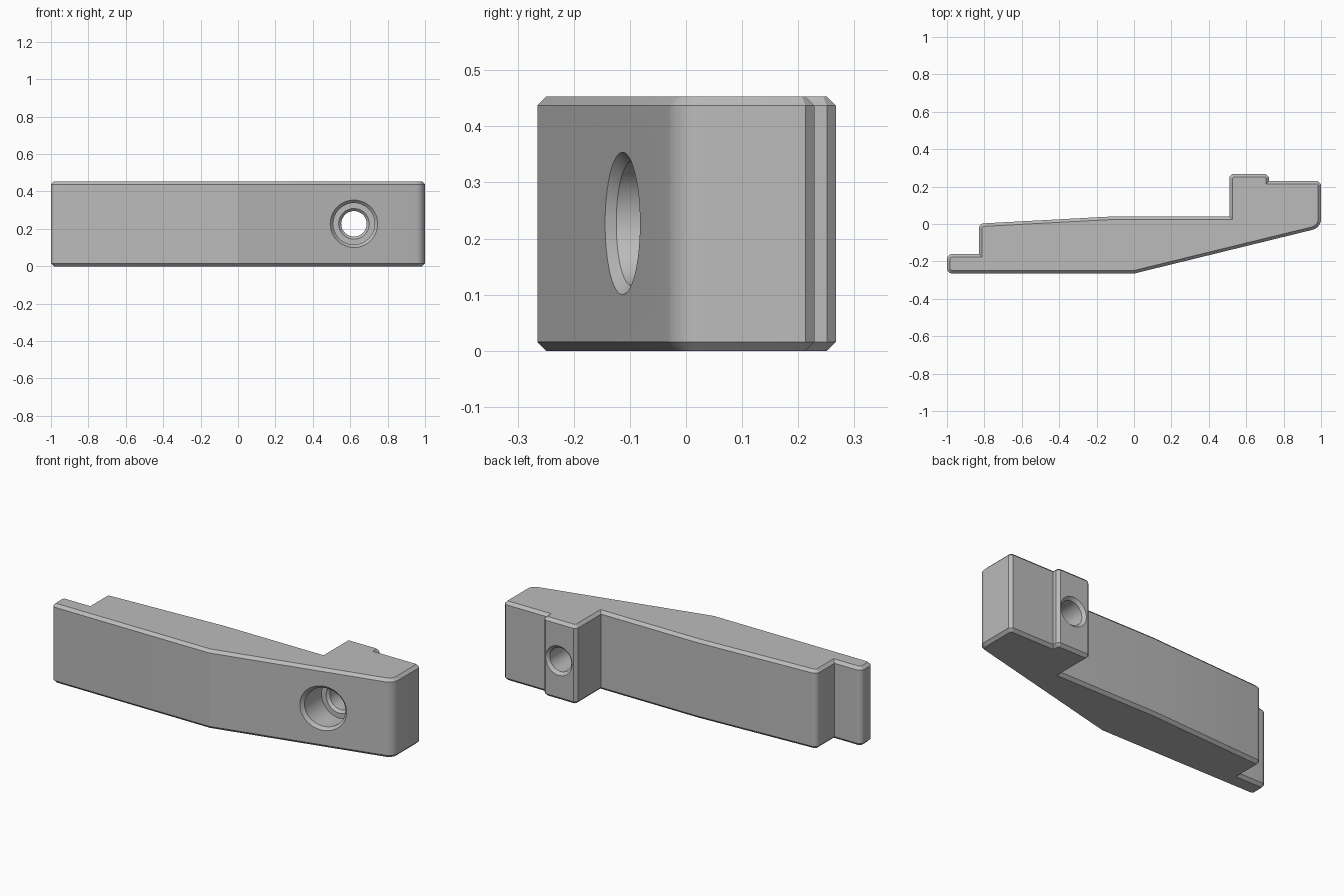
import bpy, bmesh, math
from mathutils import Vector

HEIGHT = 0.453
CHAMFER = 0.016
SLOPE = 0.245          # slant of the front right face
HOLE_X, HOLE_Z = 0.62, 0.227

cube = bpy.data.objects.get("Cube")
if cube:
    bpy.data.objects.remove(cube, do_unlink=True)


def side_normal(a, b):
    d = (b - a).normalized()
    return Vector((d.y, -d.x))


def corner_normals(pts, i):
    return (side_normal(pts[i - 1], pts[i]),
            side_normal(pts[i], pts[(i + 1) % len(pts)]))


def round_corners(corners):
    """Outline from (x, y, radius, segments); one segment is a chamfer."""
    pts = [Vector(c[:2]) for c in corners]
    out = []
    for i, (x, y, r, segs) in enumerate(corners):
        if not segs:
            out.append(pts[i])
            continue
        n0, n1 = corner_normals(pts, i)
        centre = pts[i] - (n0 + n1) * r / (1 + n0.dot(n1))
        out += [centre + n0.slerp(n1, k / segs) * r for k in range(segs + 1)]
    return out


def inset(pts, d):
    out = []
    for i, p in enumerate(pts):
        n0, n1 = corner_normals(pts, i)
        out.append(p - (n0 + n1) * d / (1 + n0.dot(n1)))
    return out


def loft(name, rings):
    """Closed solid through rings of equal point count."""
    bm = bmesh.new()
    loops = [[bm.verts.new(p) for p in ring] for ring in rings]
    n = len(loops[0])
    for a, b in zip(loops, loops[1:]):
        for i in range(n):
            j = (i + 1) % n
            bm.faces.new((a[i], a[j], b[j], b[i]))
    bm.faces.new(loops[0][::-1])
    bm.faces.new(loops[-1])
    bmesh.ops.recalc_face_normals(bm, faces=bm.faces)
    mesh = bpy.data.meshes.new(name)
    bm.to_mesh(mesh)
    bm.free()
    obj = bpy.data.objects.new(name, mesh)
    bpy.context.collection.objects.link(obj)
    return obj


# Clamp arm: outline extruded upward with chamfered rims
outline = round_corners([
    (-1, -0.265, 0.03, 8),
    (0, -0.265, 0, 0),
    (1, -0.02, 0.06, 8),
    (1, 0.229, CHAMFER, 1),
    (0.722, 0.229, 0, 0),
    (0.722, 0.267, CHAMFER, 1),
    (0.51, 0.267, CHAMFER, 1),
    (0.51, 0.041, 0, 0),
    (-0.1, 0.041, 0, 0),
    (-0.83, 0.002, 0.028, 8),
    (-0.83, -0.16, 0, 0),
    (-1, -0.16, 0.03, 8),
])
rim = inset(outline, CHAMFER)
arm = loft("clamp_arm", [
    [(p.x, p.y, z) for p in ring]
    for ring, z in ((rim, 0), (outline, CHAMFER),
                    (outline, HEIGHT - CHAMFER), (rim, HEIGHT))])

# Counterbored bolt hole, its front mouth following the slanted face
mouth_y = -0.265 + SLOPE * HOLE_X


def hole_ring(radius, y, slope=0, sides=48):
    ring = []
    for k in range(sides):
        a = 2 * math.pi * k / sides
        dx = radius * math.cos(a)
        ring.append((HOLE_X + dx, y + slope * dx, HOLE_Z + radius * math.sin(a)))
    return ring


cutter = loft("bolt_hole_cutter", [
    hole_ring(0.143, mouth_y - CHAMFER, SLOPE),
    hole_ring(0.111, mouth_y + CHAMFER, SLOPE),
    hole_ring(0.111, 0.03),
    hole_ring(0.082, 0.03),
    hole_ring(0.068, 0.044),
    hole_ring(0.068, 0.251),
    hole_ring(0.1, 0.283),
])
cutter.hide_render = True

cut = arm.modifiers.new("bolt_hole", 'BOOLEAN')
cut.operation = 'DIFFERENCE'
cut.solver = 'EXACT'
cut.object = cutter
for other in bpy.context.selected_objects:
    other.select_set(False)
bpy.context.view_layer.objects.active = arm
arm.select_set(True)
bpy.ops.object.modifier_apply(modifier=cut.name)
bpy.data.objects.remove(cutter, do_unlink=True)

# Plain grey metal
metal = bpy.data.materials.new("grey_metal")
metal.use_nodes = True
grey = (0.5, 0.5, 0.5, 1)
metal.diffuse_color = grey
metal.node_tree.nodes["Principled BSDF"].inputs["Base Color"].default_value = grey
arm.data.materials.clear()
arm.data.materials.append(metal)

bpy.ops.object.shade_smooth_by_angle(angle=math.radians(12))
